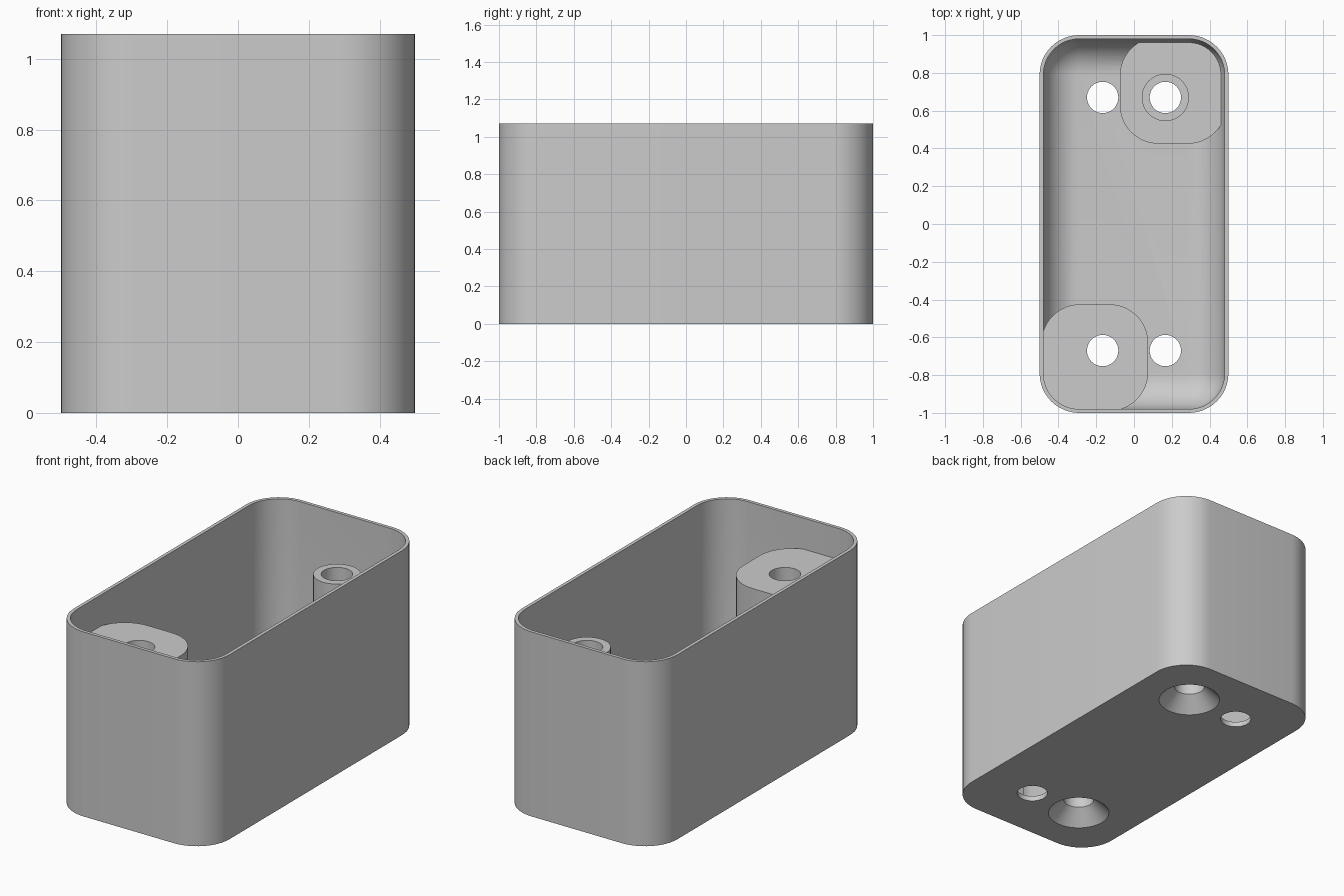
import bpy, bmesh
from math import sin, cos, pi

cube = bpy.data.objects.get("Cube")
if cube:
    bpy.data.objects.remove(cube, do_unlink=True)

HEIGHT, WALL, FLOOR, ROUND = 1.07, 0.02, 0.03, 0.21
POST_TOP, PAD_TOP = 0.89, 0.137
HOLE, BOSS, SINK = 0.083, 0.125, 0.166
HOLE_X, HOLE_Y = 0.166, 0.67

grey = bpy.data.materials.new("light grey plastic")
grey.use_nodes = True
colour = (0.6, 0.6, 0.6, 1)
grey.diffuse_color = colour
grey.node_tree.nodes["Principled BSDF"].inputs["Base Color"].default_value = colour


def rounded_ring(hx, hy, r, z, cx=0, cy=0, steps=12):
    """Points of a rounded rectangle, counter-clockwise."""
    points = []
    for q, (sx, sy) in enumerate([(1, 1), (-1, 1), (-1, -1), (1, -1)]):
        for i in range(steps + 1):
            a = (q + i / steps) * pi / 2
            points.append((cx + sx * (hx - r) + r * cos(a),
                           cy + sy * (hy - r) + r * sin(a), z))
    return points


def circle_ring(r, z, cx, cy, sides=48):
    return [(cx + r * cos(2 * pi * i / sides), cy + r * sin(2 * pi * i / sides), z)
            for i in range(sides)]


def loft(name, rings):
    """Skin a stack of equal rings and cap both ends."""
    bm = bmesh.new()
    loops = [[bm.verts.new(p) for p in ring] for ring in rings]
    n = len(loops[0])
    for a, b in zip(loops, loops[1:]):
        for i in range(n):
            j = (i + 1) % n
            bm.faces.new((a[i], a[j], b[j], b[i]))
    bm.faces.new(loops[0][::-1])
    bm.faces.new(loops[-1])
    bmesh.ops.remove_doubles(bm, verts=bm.verts, dist=0.0001)
    bmesh.ops.recalc_face_normals(bm, faces=bm.faces)
    mesh = bpy.data.meshes.new(name)
    bm.to_mesh(mesh)
    bm.free()
    mesh.materials.append(grey)
    obj = bpy.data.objects.new(name, mesh)
    bpy.context.collection.objects.link(obj)
    return obj


def combine(target, tool, operation):
    """Apply a boolean and discard the tool."""
    tool.hide_render = True
    mod = target.modifiers.new(operation, 'BOOLEAN')
    mod.operation, mod.solver, mod.object = operation, 'EXACT', tool
    bpy.context.view_layer.objects.active = target
    bpy.ops.object.modifier_apply(modifier=mod.name)
    bpy.data.objects.remove(tool, do_unlink=True)


# Open box: outer wall, rim, inner wall, then a rounded cove down to the floor
rings = [rounded_ring(0.5, 1, ROUND, 0), rounded_ring(0.5, 1, ROUND, HEIGHT)]
ix, iy, ir = 0.5 - WALL, 1 - WALL, ROUND - WALL
rings.append(rounded_ring(ix, iy, ir, HEIGHT))
for i in range(13):
    a = i / 12 * pi / 2
    inset = ir * (1 - cos(a))
    rings.append(rounded_ring(ix - inset, iy - inset, ir - inset,
                              FLOOR + ir * (1 - sin(a))))
box = loft("box", rings)


# Corner pads: a tall one at the front, a low one with a round boss at the back
def corner_pad(name, side, top):
    return loft(name, [rounded_ring(0.2825, 0.2825, 0.205, z, side * 0.2075, side * 0.7075)
                       for z in (FLOOR / 2, top)])


combine(box, corner_pad("front_post", -1, POST_TOP), 'UNION')
combine(box, corner_pad("back_pad", 1, PAD_TOP), 'UNION')
boss = loft("back_boss", [circle_ring(BOSS, z, HOLE_X, HOLE_Y)
                          for z in (PAD_TOP - 0.05, POST_TOP)])
combine(box, boss, 'UNION')

# Through holes, countersunk from below under the two posts
for sx in (-1, 1):
    for sy in (-1, 1):
        profile = [(HOLE, -0.1), (HOLE, HEIGHT)]
        if sx == sy:
            lip = 0.02
            profile = [(SINK + lip, -lip), (HOLE, SINK - HOLE), (HOLE, HEIGHT)]
        drill = loft("drill", [circle_ring(r, z, sx * HOLE_X, sy * HOLE_Y)
                               for r, z in profile])
        combine(box, drill, 'DIFFERENCE')

bpy.ops.object.select_all(action='DESELECT')
box.select_set(True)
bpy.context.view_layer.objects.active = box
bpy.ops.object.shade_smooth_by_angle(angle=pi / 6)
